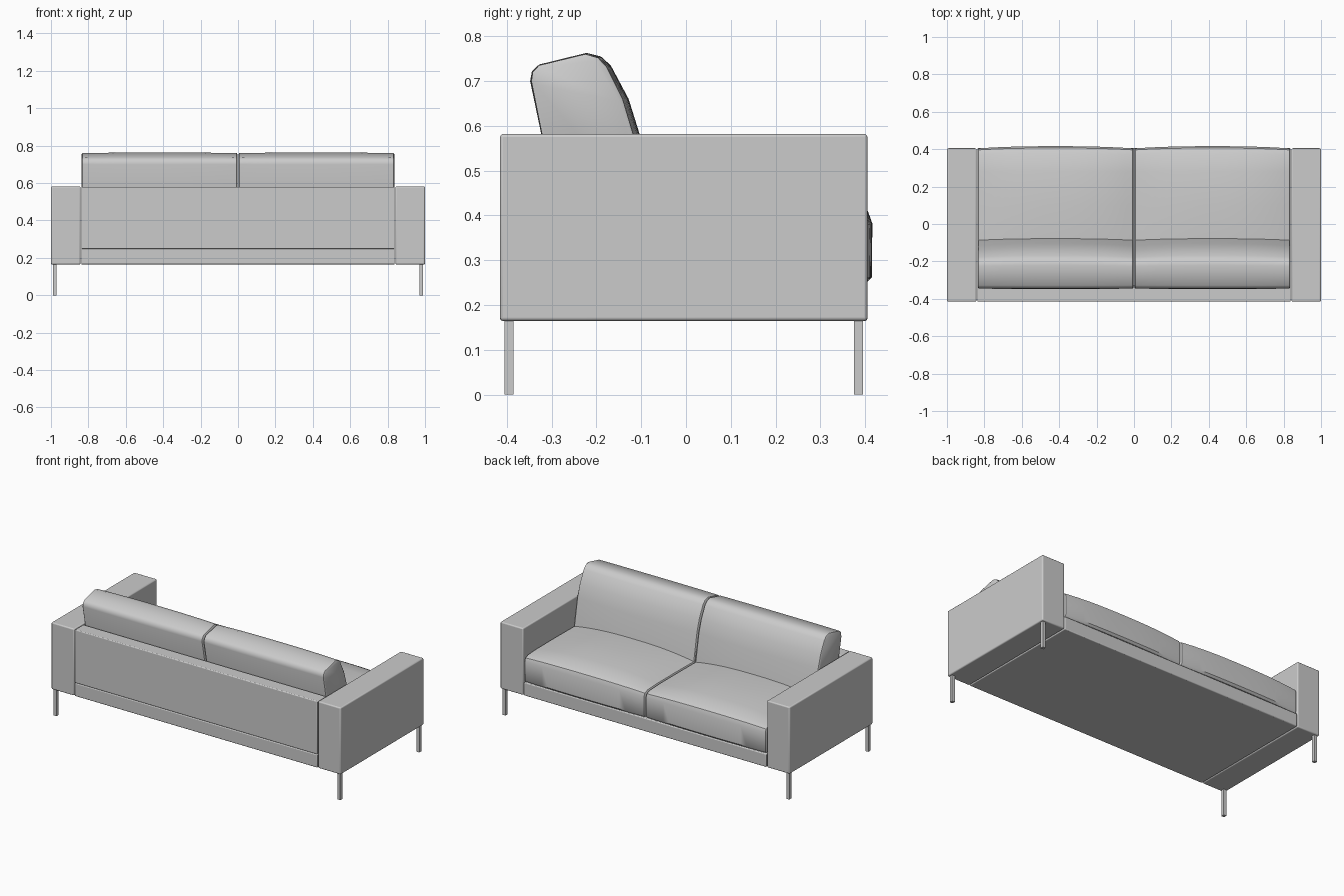
import bpy, bmesh

if "Cube" in bpy.data.objects:
    bpy.data.objects.remove(bpy.data.objects["Cube"])


def finish(obj, bevel=0.0):
    """Round the edges and smooth the shading."""
    if bevel:
        m = obj.modifiers.new("rounded_edges", 'BEVEL')
        m.width = bevel
        m.segments = 3
        m.limit_method = 'ANGLE'
    bpy.ops.object.select_all(action='DESELECT')
    obj.select_set(True)
    bpy.context.view_layer.objects.active = obj
    bpy.ops.object.shade_smooth_by_angle(angle=0.7)


def box(name, x, y, z, bevel=0.0):
    """Box from (min, max) ranges."""
    bpy.ops.mesh.primitive_cube_add(size=1, location=[sum(r) / 2 for r in (x, y, z)])
    obj = bpy.context.object
    obj.name = name
    obj.scale = [r[1] - r[0] for r in (x, y, z)]
    bpy.ops.object.transform_apply(location=False, rotation=False, scale=True)
    finish(obj, bevel)


def cushion(name, x0, x1, edge, mid, slices=20):
    """Loft along x: 'edge' (y, z) profile at both ends, 'mid' profile in the centre."""
    bm = bmesh.new()
    n = len(edge)
    cy = sum(p[0] for p in edge) / n
    cz = sum(p[1] for p in edge) / n
    stations = [(-1.0, 0.006)]
    stations += [(-0.988 + 1.976 * i / slices, 0.0) for i in range(slices + 1)]
    stations += [(1.0, 0.006)]
    rings = []
    for u, inset in stations:
        puff = 1 - abs(u) ** 2.5
        ring = []
        for (ey, ez), (my, mz) in zip(edge, mid):
            y = ey + (my - ey) * puff
            z = ez + (mz - ez) * puff
            y -= inset * (1 if y > cy else -1)
            z -= inset * (1 if z > cz else -1)
            ring.append(bm.verts.new(((x0 + x1) / 2 + u * (x1 - x0) / 2, y, z)))
        rings.append(ring)
    for a, b in zip(rings, rings[1:]):
        for i in range(n):
            j = (i + 1) % n
            bm.faces.new((a[i], a[j], b[j], b[i]))
    bm.faces.new(rings[0])
    bm.faces.new(rings[-1])
    bmesh.ops.recalc_face_normals(bm, faces=bm.faces)
    mesh = bpy.data.meshes.new(name)
    bm.to_mesh(mesh)
    bm.free()
    obj = bpy.data.objects.new(name, mesh)
    bpy.context.collection.objects.link(obj)
    finish(obj)


# Base frame and backrest panel
box("base", (-0.838, 0.838), (-0.415, 0.405), (0.165, 0.247), 0.005)
box("back_panel", (-0.838, 0.838), (-0.415, -0.33), (0.248, 0.58), 0.005)

# Cushion profiles (y, z)
seat_edge = [(-0.325, 0.25), (0.395, 0.25), (0.403, 0.262), (0.404, 0.38),
             (0.396, 0.398), (0.37, 0.408), (0.28, 0.412), (0.1, 0.412),
             (-0.1, 0.41), (-0.325, 0.405)]
seat_mid = [(-0.325, 0.25), (0.403, 0.25), (0.415, 0.262), (0.416, 0.382),
            (0.406, 0.41), (0.375, 0.426), (0.28, 0.441), (0.1, 0.45),
            (-0.1, 0.445), (-0.325, 0.43)]
back_edge = [(-0.285, 0.40), (-0.345, 0.70), (-0.342, 0.72), (-0.328, 0.735),
             (-0.225, 0.76), (-0.197, 0.752), (-0.178, 0.732), (-0.142, 0.66),
             (-0.118, 0.58), (-0.085, 0.40)]
back_mid = [(-0.285, 0.40), (-0.348, 0.70), (-0.344, 0.722), (-0.328, 0.737),
            (-0.222, 0.763), (-0.19, 0.755), (-0.168, 0.735), (-0.128, 0.66),
            (-0.103, 0.58), (-0.07, 0.40)]

# Mirrored parts: arms, cushions and legs
for side, s in (("left", -1), ("right", 1)):
    def xr(a, b):
        return tuple(sorted((s * a, s * b)))

    box(side + "_arm", xr(0.842, 1.0), (-0.415, 0.405), (0.165, 0.582), 0.007)
    cushion(side + "_seat_cushion", *xr(0.002, 0.836), seat_edge, seat_mid)
    cushion(side + "_back_cushion", *xr(0.002, 0.836), back_edge, back_mid)
    for end, y in (("back", -0.395), ("front", 0.385)):
        box(f"{side}_{end}_leg", xr(0.97, 0.99), (y - 0.01, y + 0.01), (0, 0.17))
